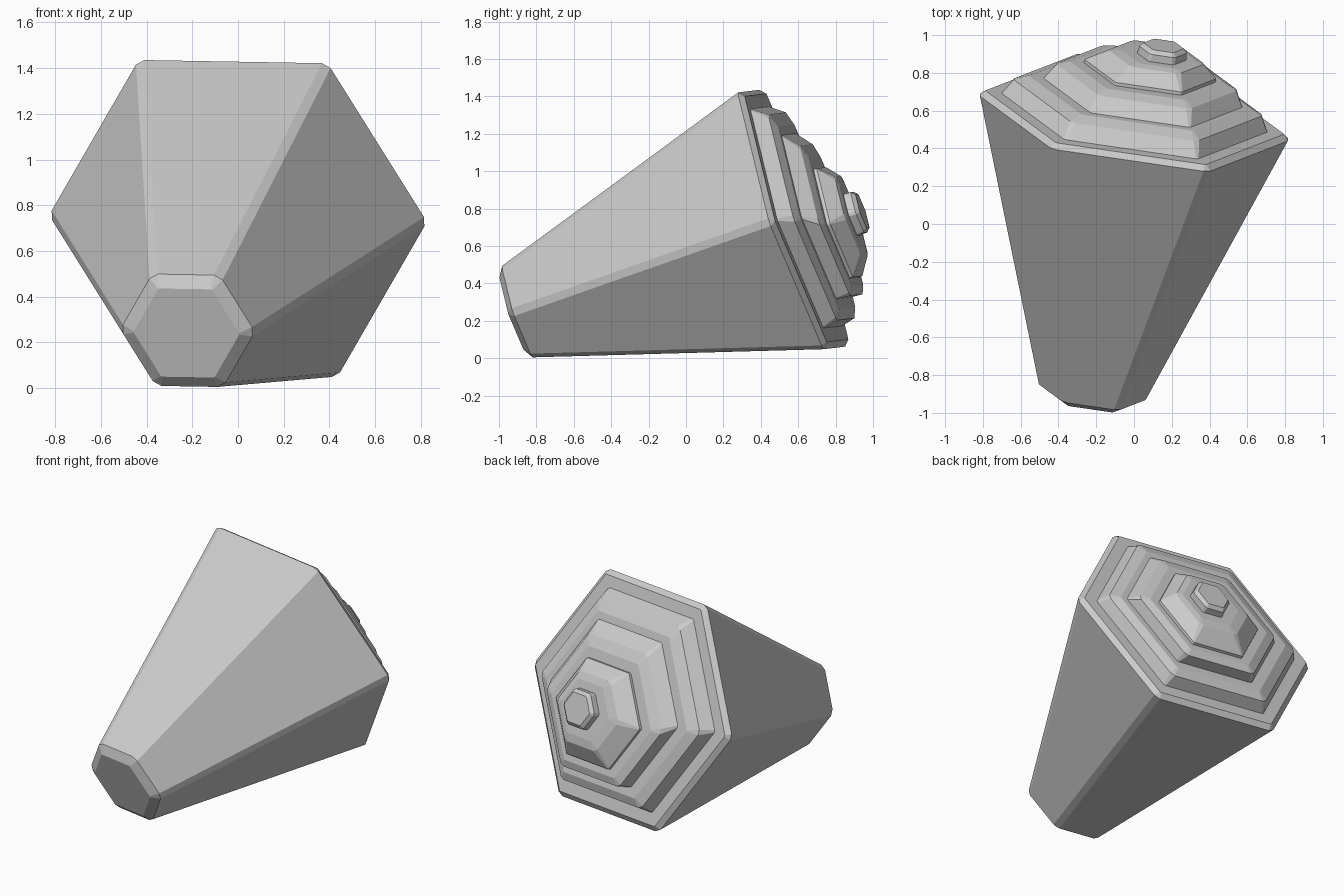
import bpy, bmesh, math
from mathutils import Vector

if "Cube" in bpy.data.objects:
    bpy.data.objects.remove(bpy.data.objects["Cube"])

# Tilted frame: axis runs from the small front end to the stepped back
AXIS = Vector((0.1425, 0.937, 0.317)).normalized()
U = Vector((0.989, -0.146, -0.018))
U = (U - AXIS * U.dot(AXIS)).normalized()
V = U.cross(AXIS)
CENTRE = Vector((0, 0.565, 0.742))


def hex_ring(t, r, p, q, cut):
    """Hexagon with trimmed corners at distance t along the axis, shifted by p, q."""
    mid = CENTRE + AXIS * t + U * p + V * q
    corners = [mid + (U * math.cos(i * math.pi / 3) + V * math.sin(i * math.pi / 3)) * r
               for i in range(6)]
    pts = []
    for i, c in enumerate(corners):
        for n in (corners[i - 1], corners[(i + 1) % 6]):
            pts.append(c + (n - c).normalized() * cut)
    return pts


def loft(name, sections):
    bm = bmesh.new()
    rings = [[bm.verts.new(c) for c in hex_ring(*s)] for s in sections]
    for a, b in zip(rings, rings[1:]):
        for i in range(12):
            j = (i + 1) % 12
            bm.faces.new((a[i], a[j], b[j], b[i]))
    bm.faces.new(rings[0])
    bm.faces.new(rings[-1])
    bmesh.ops.recalc_face_normals(bm, faces=bm.faces)
    me = bpy.data.meshes.new(name)
    bm.to_mesh(me)
    bm.free()
    ob = bpy.data.objects.new(name, me)
    bpy.context.collection.objects.link(ob)


# Tapered body with chamfered ends: (t, radius, shift u, shift v, corner cut)
loft("tapered_body", [
    (-1.58, 0.235, 0, 0, 0.004),
    (-1.545, 0.298, 0, 0, 0.025),
    (0.0, 0.836, 0, 0, 0.025),
    (0.028, 0.80, 0, 0, 0.004),
])

# Stepped back: three drifting tiers and a knob
loft("lower_tier", [
    (0.01, 0.723, -0.003, 0.007, 0.006),
    (0.108, 0.67, 0.005, -0.018, 0.02),
    (0.135, 0.595, 0.012, -0.03, 0.006),
])
loft("middle_tier", [
    (0.12, 0.543, 0.026, -0.017, 0.006),
    (0.209, 0.488, 0.036, -0.072, 0.02),
    (0.23, 0.42, 0.04, -0.085, 0.006),
])
loft("upper_tier", [
    (0.21, 0.357, 0.049, -0.097, 0.006),
    (0.248, 0.354, 0.049, -0.097, 0.006),
    (0.322, 0.258, 0.07, -0.088, 0.02),
    (0.332, 0.2, 0.085, -0.085, 0.006),
])
loft("end_knob", [
    (0.31, 0.136, 0.097, -0.082, 0.004),
    (0.372, 0.132, 0.1, -0.082, 0.012),
    (0.392, 0.108, 0.1, -0.082, 0.004),
])
